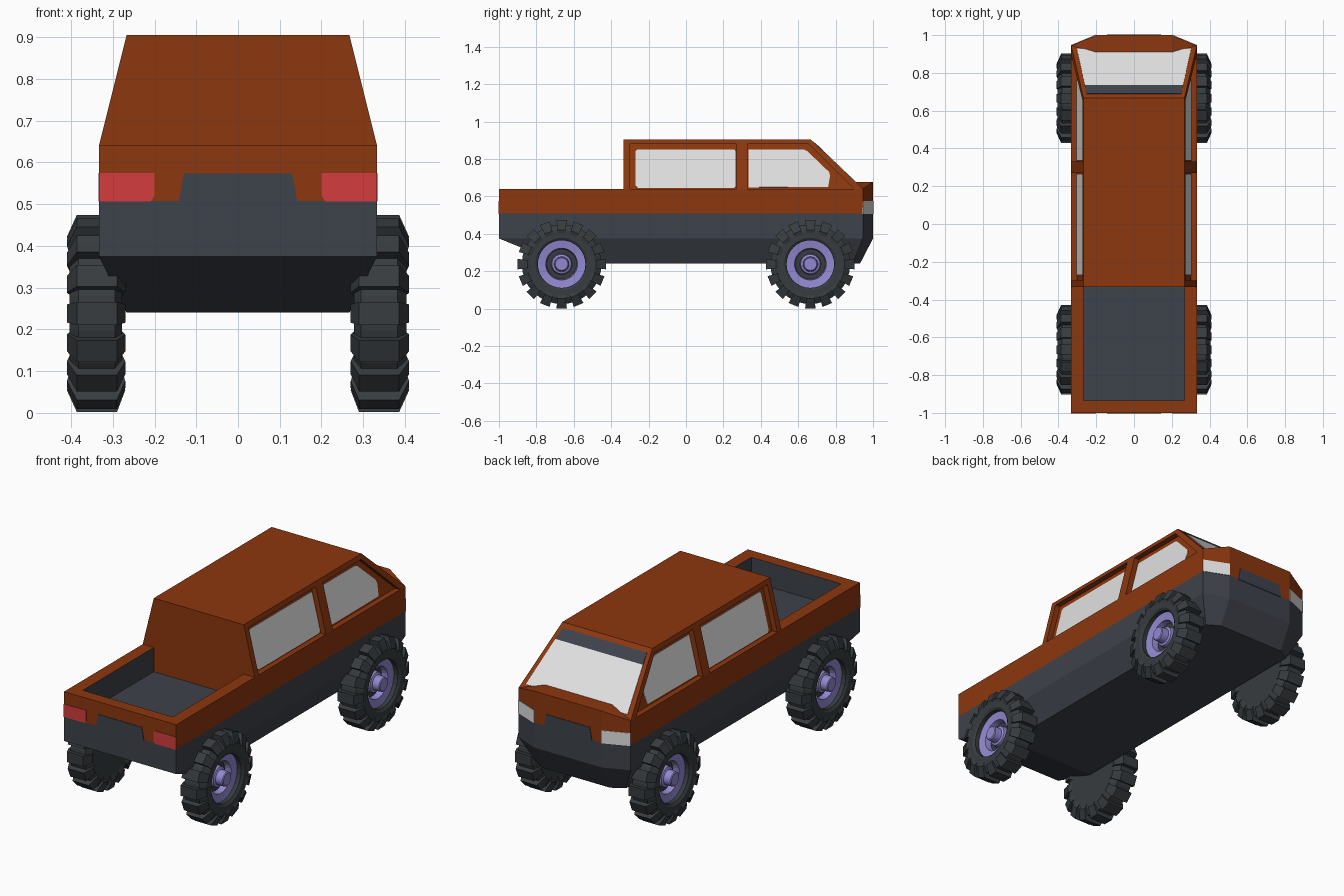
import bpy, bmesh, math
from mathutils import Vector

if "Cube" in bpy.data.objects:
    bpy.data.objects.remove(bpy.data.objects["Cube"])


def mat(name, r, g, b):
    m = bpy.data.materials.new(name)
    m.diffuse_color = (r, g, b, 1)
    m.use_nodes = True
    m.node_tree.nodes["Principled BSDF"].inputs["Base Color"].default_value = m.diffuse_color
    return m


ORANGE = mat("burnt_orange", .262, .038, .0045)
GREY = mat("slate_grey", .048, .054, .069)
TYRE = mat("tyre_rubber", .038, .045, .050)
RED = mat("lamp_red", .645, .045, .048)
GLASS = mat("pale_glass", .75, .75, .75)
RIM = mat("lavender_metal", .29, .25, .63)


def finish(bm, name, *mats):
    bmesh.ops.recalc_face_normals(bm, faces=bm.faces[:])
    me = bpy.data.meshes.new(name)
    bm.to_mesh(me)
    bm.free()
    for m in mats:
        me.materials.append(m)
    ob = bpy.data.objects.new(name, me)
    bpy.context.collection.objects.link(ob)
    return ob


def hulls(name, groups, *mats):
    """One object made of separate convex solids."""
    bm = bmesh.new()
    for pts in groups:
        vs = [bm.verts.new(p) for p in pts]
        bmesh.ops.convex_hull(bm, input=vs)
    bmesh.ops.dissolve_limit(bm, angle_limit=.01, verts=bm.verts[:], edges=bm.edges[:])
    return finish(bm, name, *mats)


def plate(name, pts, normal, m):
    n = Vector(normal).normalized() * .003
    pts = [Vector(p) for p in pts]
    return hulls(name, [[p + n for p in pts] + [p - n for p in pts]], m)


def cut(target, cutter):
    mod = target.modifiers.new("cut", 'BOOLEAN')
    mod.operation = 'DIFFERENCE'
    mod.solver = 'EXACT'
    mod.object = cutter
    bpy.context.view_layer.objects.active = target
    bpy.ops.object.modifier_apply(modifier=mod.name)
    bpy.data.objects.remove(cutter)


def box(x0, x1, y0, y1, z0, z1):
    return [(x, y, z) for x in (x0, x1) for y in (y0, y1) for z in (z0, z1)]


# Body: stacked outlines, narrower underneath, bed cut out
W, NOSE, SIDE_END = .333, .2, .945
bm = bmesh.new()
rings = []
for z, w, back, side, front in ((.24, .267, -.667, .89, .93), (.375, W, -1, SIDE_END, 1),
                                (.508, W, -1, SIDE_END, 1), (.64, W, -1, SIDE_END, 1)):
    outline = [(-w, back), (w, back), (w, side), (NOSE, front), (-NOSE, front), (-w, side)]
    rings.append([bm.verts.new((x, y, z)) for x, y in outline])
for a, b in zip(rings, rings[1:]):
    for i in range(6):
        j = (i + 1) % 6
        bm.faces.new((a[i], a[j], b[j], b[i]))
bm.faces.new(rings[0])
bm.faces.new(rings[-1])
body = finish(bm, "body", ORANGE, GREY)
cut(body, hulls("bed_cutter", [box(-.267, .267, -.935, -.333, .51, .8)]))
for p in body.data.polygons:
    c = p.center
    in_bed = abs(c.x) < .27 and -.94 < c.y < -.32 and c.z < .63
    p.material_index = 1 if c.z < .508 or (in_bed and p.normal.y > -.5) else 0


# Cab: tapered block with window recesses
def side_x(z):
    return W - .249 * (z - .64)


cab = hulls("cab", [[(s * x, y, z) for s in (-1, 1) for x, y, z in
                     ((W, -.333, .64), (W, SIDE_END, .64), (.267, -.333, .905), (.267, .667, .905))]], ORANGE)
openings = ([(-.3, .6), (-.3, .88), (.27, .88), (.27, .6)],
            [(.33, .6), (.33, .88), (.655, .88), (.94, .6)])
cut(cab, hulls("window_cutter", [[(s * (side_x(z) + d), y, z) for y, z in shape for d in (-.03, .1)]
                                 for s in (-1, 1) for shape in openings]))

# Side windows
panes = {"rear": [(-.27, .655), (-.26, .645), (-.27, .84), (-.26, .85), (.26, .85), (.265, .84),
                  (.265, .655), (.255, .645)],
         "front": [(.335, .648), (.335, .85), (.63, .85), (.65, .84), (.765, .73), (.77, .71), (.76, .65)]}
for s, side in ((-1, "left"), (1, "right")):
    for key, shape in panes.items():
        plate(f"{key}_window_{side}", [(s * (side_x(z) - .03), y, z) for y, z in shape],
              (s, 0, .249), GLASS)


# Windscreen with tinted top band
def screen(name, y0, w0, y1, w1, m):
    pts = [(s * w, y, .905 - (y - .667) * .953) for s in (-1, 1) for y, w in ((y0, w0), (y1, w1))]
    plate(name, pts, (0, .953, 1), m)


screen("windscreen_tint", .688, .25, .735, .26, GREY)
screen("windscreen", .735, .26, .926, .302, GLASS)

# Bonnet: raised nose cap
hulls("bonnet", [[(s * x, y, z) for s in (-1, 1) for x, y, z in
                  ((NOSE, .905, .678), (NOSE, 1, .678), (W, SIDE_END, .64), (NOSE, 1, .64))]], ORANGE)

# Lamps and grey centre panels
for s, side in ((-1, "left"), (1, "right")):
    plate("tail_lamp_" + side, [(s * x, -1, z) for x, z in
                                ((.2, .575), (.2, .52), (.21, .506), (W, .506), (W, .575))], (0, -1, 0), RED)
    plate("head_lamp_" + side, [(s * x, y, z) for x, y in ((NOSE, 1), (W, SIDE_END))
                                for z in (.506, .575)], (s * .055, .133, 0), GLASS)
for y, name in ((-1, "tailgate_panel"), (1, "grille_panel")):
    plate(name, [(s * x, y, z) for s in (-1, 1) for x, z in ((.13, .573), (.132, .52), (.142, .505))],
          (0, y, 0), GREY)


# Wheels: turned profiles (x, radius) around the axle plus tread lugs
def spin(pt, a, s, y):
    x, r = pt
    return (s * x, y + r * math.sin(a), .238 + r * math.cos(a))


def lathe(name, profile, s, y, m, n=32):
    bm = bmesh.new()
    cols = [[bm.verts.new(spin(p, math.tau * i / n, s, y)) for p in profile] for i in range(n)]
    for i in range(n):
        a, b = cols[i], cols[(i + 1) % n]
        for k in range(len(profile) - 1):
            bm.faces.new((a[k], b[k], b[k + 1], a[k + 1]))
    bmesh.ops.remove_doubles(bm, verts=bm.verts[:], dist=1e-5)
    return finish(bm, name, m)


LUGS = 16
for y, end in ((-.665, "rear"), (.665, "front")):
    for s, side in ((-1, "left"), (1, "right")):
        tag = f"_{end}_{side}"
        lathe("tyre" + tag, [(.278, 0), (.278, .18), (.295, .213), (.382, .213), (.404, .18),
                             (.404, .14), (.395, .127), (.33, .127), (.33, 0)], s, y, TYRE)
        lug = [(.28, .15), (.27, .185), (.29, .238), (.386, .238), (.41, .185), (.402, .16)]
        hulls("tread" + tag, [[spin(p, math.tau * (i + d) / LUGS, s, y) for p in lug for d in (-.3, .3)]
                              for i in range(LUGS)], TYRE)
        lathe("rim" + tag, [(.33, .127), (.372, .127), (.365, .085), (.332, .08)], s, y, RIM)
        lathe("hub" + tag, [(.33, .056), (.355, .052), (.36, .04), (.398, .038), (.402, .033), (.402, 0)],
              s, y, RIM)
